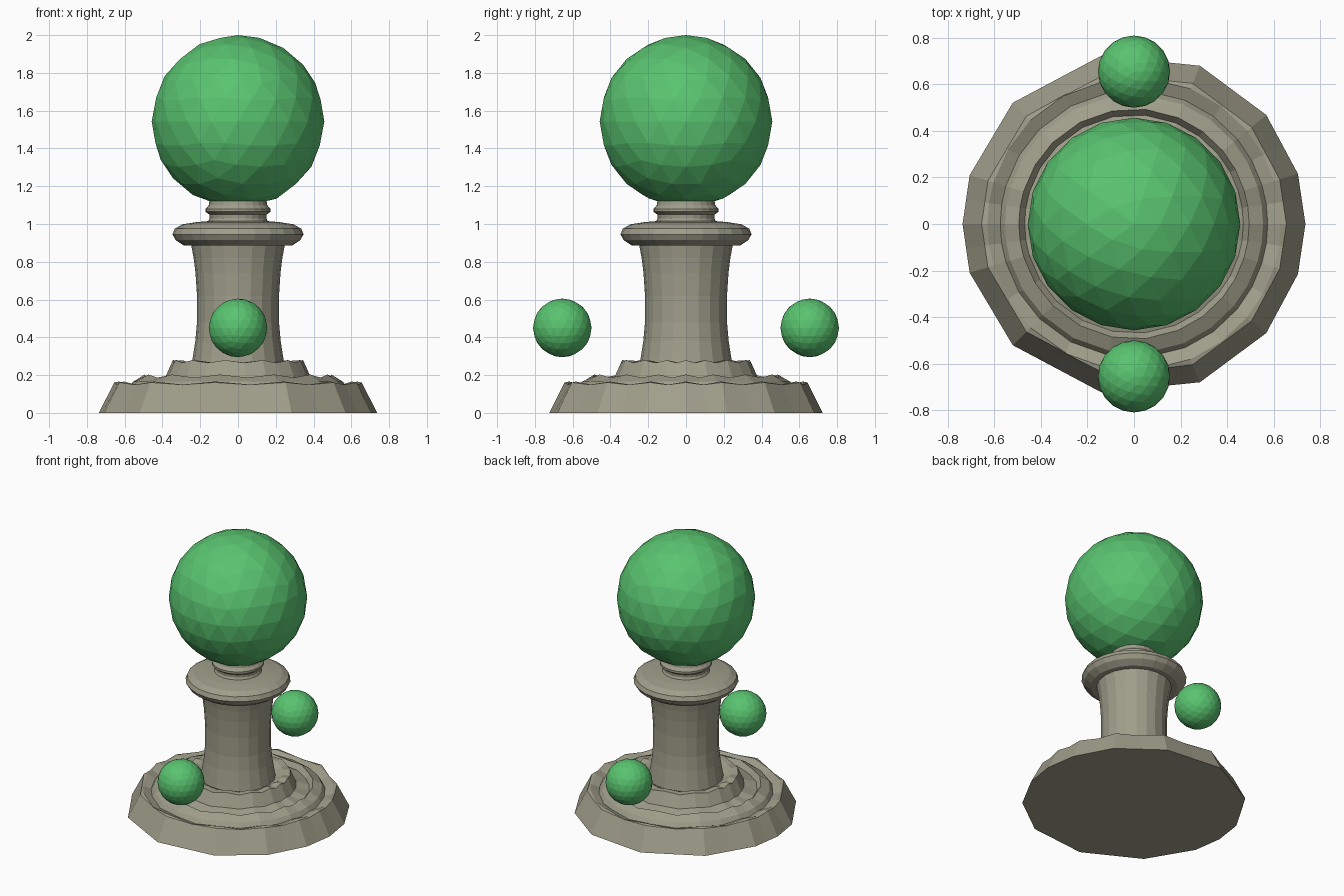
import bpy, bmesh, math
from mathutils import Vector

if "Cube" in bpy.data.objects:
    bpy.data.objects.remove(bpy.data.objects["Cube"])


def material(name, rgb):
    m = bpy.data.materials.new(name)
    m.diffuse_color = (*rgb, 1)
    m.use_nodes = True
    m.node_tree.nodes["Principled BSDF"].inputs["Base Color"].default_value = m.diffuse_color
    return m


stone = material("warm grey stone", (0.35, 0.34, 0.255))
green = material("leaf green", (0.10, 0.55, 0.16))


def finish(bm, name, mat):
    bmesh.ops.recalc_face_normals(bm, faces=bm.faces)
    me = bpy.data.meshes.new(name)
    bm.to_mesh(me)
    bm.free()
    me.materials.append(mat)
    ob = bpy.data.objects.new(name, me)
    bpy.context.collection.objects.link(ob)
    return ob


def loft(name, rings, mat):
    """Skin a closed stack of rings, each a list of points."""
    bm = bmesh.new()
    rows = [[bm.verts.new(p) for p in ring] for ring in rings]
    n = len(rows[0])
    for a, b in zip(rows, rows[1:]):
        for i in range(n):
            j = (i + 1) % n
            bm.faces.new((a[i], a[j], b[j], b[i]))
    bm.faces.new(rows[0][::-1])
    bm.faces.new(rows[-1])
    return finish(bm, name, mat)


def circle(r, z, angles, wave=0):
    return [(r * math.cos(a), r * math.sin(a), z + (wave if i % 2 == 0 else -wave))
            for i, a in enumerate(angles)]


def lathe(name, profile, sides, mat):
    angles = [2 * math.pi * i / sides for i in range(sides)]
    return loft(name, [circle(r, z, angles) for r, z in profile], mat)


# Stepped base: uneven 14-sided foot, with wavy rims and shallow troughs
half = [0, 17, 39.5, 67.4, 101, 135, 163.5, 180]
corners = [math.radians(a) for a in half + [360 - a for a in half[-2:0:-1]]]
angles = []
for a, b in zip(corners, corners[1:] + [2 * math.pi]):
    angles += [a, (a + b) / 2]


def chorded(r, z, wave=0):
    pts = [Vector(p) for p in circle(r, z, angles, wave)]
    for i in range(1, len(pts), 2):
        mid = (pts[i - 1] + pts[(i + 1) % len(pts)]) / 2
        pts[i].x, pts[i].y = mid.x, mid.y
    return pts


base = [chorded(0.737, 0), chorded(0.655, 0.155, 0.006)]
for r, z, w in [(0.63, 0.158, 0.008), (0.575, 0.135, 0.005), (0.555, 0.165, 0.0),
                (0.495, 0.195, 0.008), (0.47, 0.16, 0.004), (0.385, 0.185, 0.004),
                (0.345, 0.272, 0.007), (0.30, 0.272, 0.005), (0.25, 0.245, 0)]:
    base.append(circle(r, z, angles, w))
loft("stepped_base", base, stone)

# Waisted column
lathe("column", [(0.25, 0.23), (0.24, 0.29), (0.226, 0.38), (0.217, 0.48), (0.217, 0.62),
                 (0.225, 0.74), (0.235, 0.82), (0.25, 0.90)], 20, stone)

# Rounded collar and ringed neck
lathe("collar", [(0.23, 0.885), (0.285, 0.885), (0.33, 0.915), (0.347, 0.945), (0.335, 0.975),
                 (0.295, 0.998), (0.22, 1.01), (0.16, 1.015)], 24, stone)
lathe("neck", [(0.165, 1.0), (0.15, 1.03), (0.152, 1.05), (0.172, 1.065), (0.172, 1.08),
               (0.155, 1.10), (0.15, 1.13)], 24, stone)


# Faceted balls
def ball(name, r, centre, floor=None):
    bm = bmesh.new()
    bmesh.ops.create_icosphere(bm, subdivisions=3, radius=r)
    for v in bm.verts:
        v.co += Vector(centre)
        if floor is not None:
            v.co.z = max(v.co.z, floor)
    return finish(bm, name, green)


ball("large_ball", 0.457, (0, 0, 1.543), 1.108)
for side, y in (("front", -0.655), ("back", 0.655)):
    ball(side + "_small_ball", 0.155, (0, y, 0.45))
